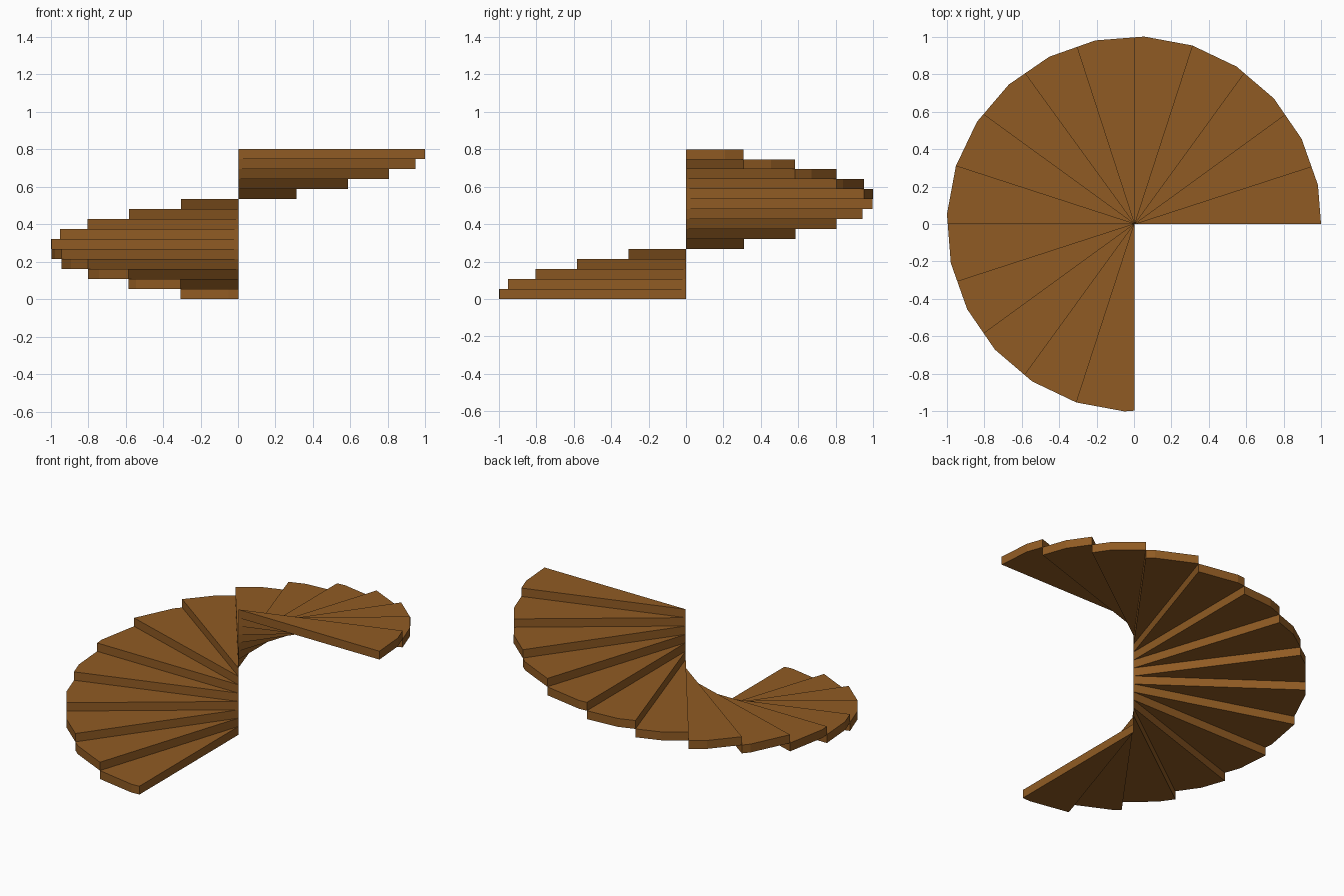
import bpy
import bmesh
import math

cube = bpy.data.objects.get("Cube")
if cube:
    bpy.data.objects.remove(cube, do_unlink=True)

STEPS = 15
TURN = 18                 # degrees covered by each step
RISE = 0.8 / STEPS
RADIUS = 1.0014
SIDES = 24                # the outer edge follows a regular polygon
FACET = 360 / SIDES
CORNER = 12               # angle of one polygon corner

wood = bpy.data.materials.new("brown wood")
wood.use_nodes = True
colour = (0.28, 0.105, 0.017, 1)
wood.diffuse_color = colour
wood.node_tree.nodes["Principled BSDF"].inputs["Base Color"].default_value = colour


def rim_point(angle):
    """Point on the faceted outer edge at an angle in degrees."""
    half = FACET / 2
    off = (angle - CORNER) % FACET - half
    r = RADIUS * math.cos(math.radians(half)) / math.cos(math.radians(off))
    a = math.radians(angle)
    return r * math.cos(a), r * math.sin(a)


def wedge_step(name, start, base):
    """One solid wedge tread from the centre axis to the rim."""
    end = start + TURN
    corners = [a for a in range(CORNER, 360, int(FACET)) if start < a < end]
    outline = [(0, 0)] + [rim_point(a) for a in [start, *corners, end]]
    bm = bmesh.new()
    bottom = bm.faces.new([bm.verts.new((x, y, base)) for x, y in outline])
    top = bmesh.ops.extrude_face_region(bm, geom=[bottom], use_keep_orig=True)
    moved = [v for v in top["geom"] if isinstance(v, bmesh.types.BMVert)]
    bmesh.ops.translate(bm, verts=moved, vec=(0, 0, RISE))
    bmesh.ops.recalc_face_normals(bm, faces=bm.faces)
    mesh = bpy.data.meshes.new(name)
    bm.to_mesh(mesh)
    bm.free()
    mesh.materials.append(wood)
    step = bpy.data.objects.new(name, mesh)
    step.location.x = 0.002
    bpy.context.collection.objects.link(step)


# Steps climb clockwise from the front round to the left side
for i in range(STEPS):
    wedge_step(f"stair_step_{i + 1:02d}", TURN * (STEPS - 1 - i), i * RISE)
